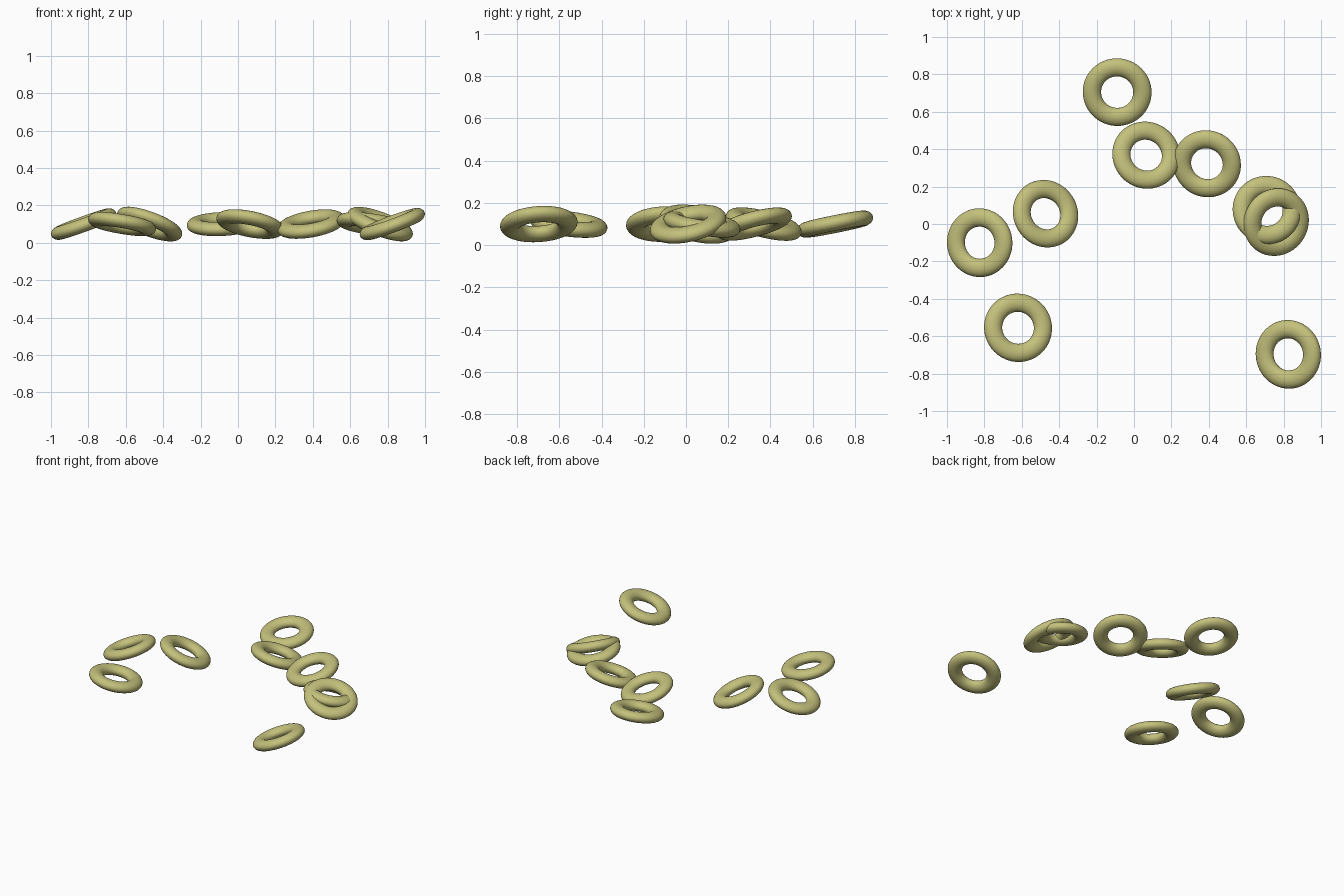
import bpy
from mathutils import Vector

if "Cube" in bpy.data.objects:
    bpy.data.objects.remove(bpy.data.objects["Cube"])

# Glaze shared by all rings
mat = bpy.data.materials.new("olive_yellow")
mat.diffuse_color = (0.55, 0.53, 0.2, 1)
mat.use_nodes = True
mat.node_tree.nodes["Principled BSDF"].inputs["Base Color"].default_value = mat.diffuse_color

MAJOR, MINOR, FLAT = 0.135, 0.049, 0.75
CENTRE_Z = 0.1

# Scattered rings: centre x, centre y, slope along x, slope along y
RINGS = [
    (-0.09, 0.705, 0.04, 0.20),
    (0.065, 0.368, -0.20, -0.25),
    (0.39, 0.322, 0.18, 0.26),
    (0.71, 0.075, -0.13, -0.15),
    (0.76, 0.01, -0.37, 0.22),
    (0.825, -0.697, 0.37, 0.07),
    (-0.473, 0.055, -0.37, -0.23),
    (-0.825, -0.10, 0.36, 0.04),
    (-0.62, -0.555, -0.17, -0.12),
]


def add_ring(i, x, y, gx, gy):
    # Slightly flattened ring, tilted to its slope
    bpy.ops.mesh.primitive_torus_add(major_segments=64, minor_segments=24,
                                     major_radius=MAJOR, minor_radius=MINOR)
    ob = bpy.context.object
    ob.name = f"ring_{i}"
    ob.scale.z = FLAT
    ob.rotation_mode = 'QUATERNION'
    ob.rotation_quaternion = Vector((0, 0, 1)).rotation_difference(Vector((-gx, -gy, 1)))
    ob.location = (x, y, CENTRE_Z)
    ob.data.materials.append(mat)
    bpy.ops.object.shade_smooth()


for i, ring in enumerate(RINGS, 1):
    add_ring(i, *ring)
